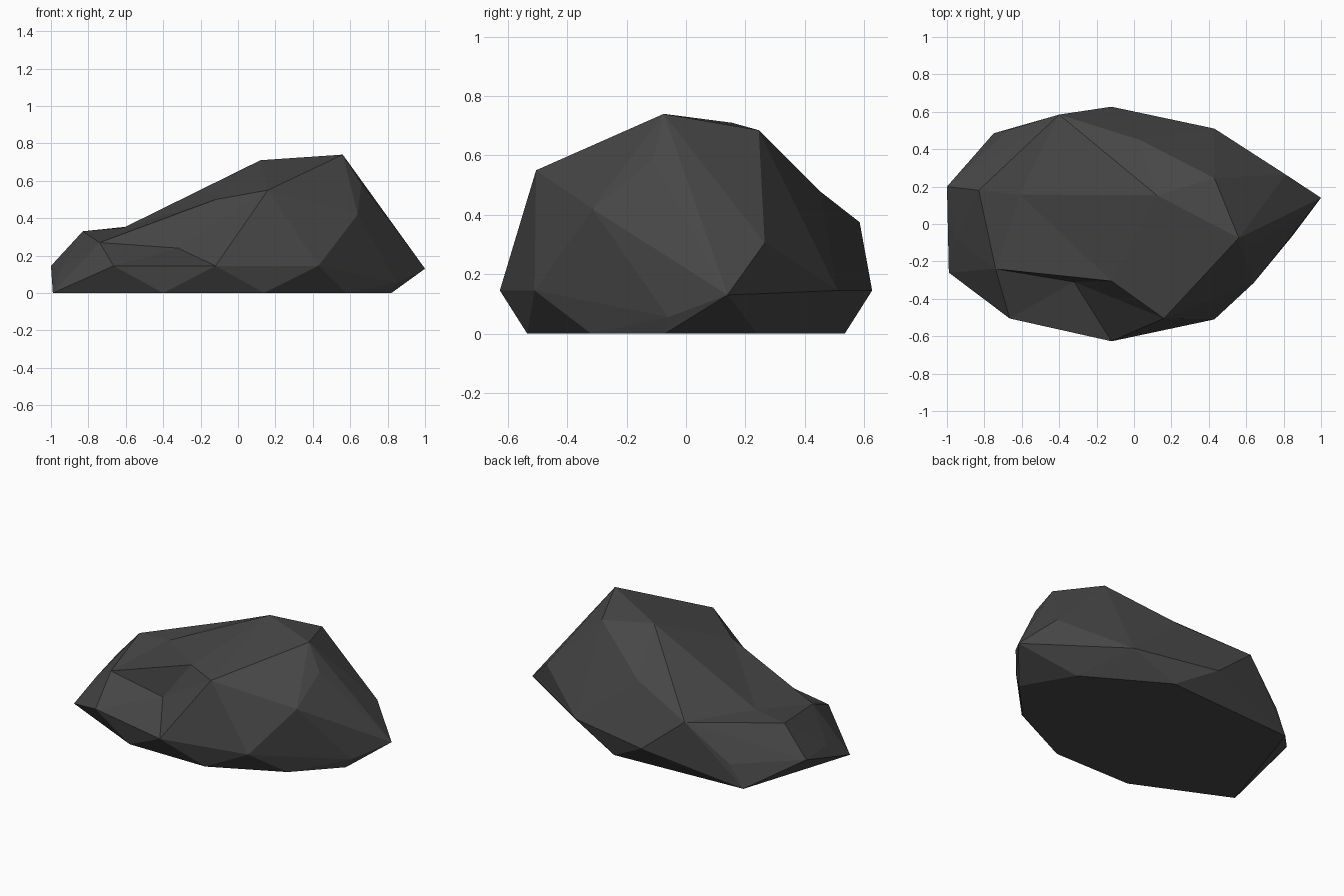
import bpy
import bmesh
from mathutils import Vector

if "Cube" in bpy.data.objects:
    bpy.data.objects.remove(bpy.data.objects["Cube"], do_unlink=True)

# Stone colour
stone = bpy.data.materials.new("dark_grey_stone")
stone.use_nodes = True
colour = (0.063, 0.063, 0.063, 1)
stone.diffuse_color = colour
shader = next(n for n in stone.node_tree.nodes if n.type == "BSDF_PRINCIPLED")
shader.inputs["Base Color"].default_value = colour
shader.inputs["Roughness"].default_value = 0.9

# Flat footprint, as plan points
footprint = [(-.99, -.26), (-.4, -.535), (.14, -.535), (.58, -.32),
             (.82, -.07), (.64, .24), (.14, .535), (-.75, .485)]

# Waist of the rock: pairs mirrored front to back, sharing one height
waist_height = .145
waist_pairs = [(-.665, .505), (-.12, .627), (.43, .51)]

# Single corners of the tip, shoulders and crown
corners = [
    (-1, .2, .145), (.85, -.06, .055), (1, .14, .13), (.81, .265, .305),
    (.64, -.315, .42), (.66, -.11, .585), (.16, -.505, .55),
    (-.74, -.24, .27), (-.83, .18, .33), (-.4, .585, .375),
    (.12, .155, .71), (.56, -.075, .74), (.43, .245, .685),
]

# Hollows: resting corner, and how far it is raised while the skin is wrapped
hollows = {
    "saddle": ((-.61, .157, .35), (-.01, .003, .085)),
    "front_notch": ((-.32, -.31, .24), (.04, -.19, .13)),
    "front_ridge": ((-.12, -.305, .5), (0, 0, .03)),
    "back_hollow": ((.03, .45, .48), (0, .04, .06)),
    "end_hollow": ((-.95, -.085, .12), (-.04, 0, .01)),
}

bm = bmesh.new()
for x, y in footprint:
    bm.verts.new((x, y, 0))
for x, y in waist_pairs:
    for side in (-1, 1):
        bm.verts.new((x, side * y, waist_height))
for corner in corners:
    bm.verts.new(corner)
resting = {}
for place, raised in hollows.values():
    vert = bm.verts.new(Vector(place) + Vector(raised))
    resting[vert] = Vector(place)

# Wrap the skin, then press the hollows in
bmesh.ops.convex_hull(bm, input=list(bm.verts), use_existing_faces=False)
for vert, place in resting.items():
    if vert.is_valid:
        vert.co = place
loose = [v for v in bm.verts if not v.link_faces]
bmesh.ops.delete(bm, geom=loose, context="VERTS")
bmesh.ops.recalc_face_normals(bm, faces=list(bm.faces))
for face in bm.faces:
    face.smooth = False

mesh = bpy.data.meshes.new("boulder")
bm.to_mesh(mesh)
bm.free()
mesh.materials.append(stone)
boulder = bpy.data.objects.new("boulder", mesh)
bpy.context.scene.collection.objects.link(boulder)
